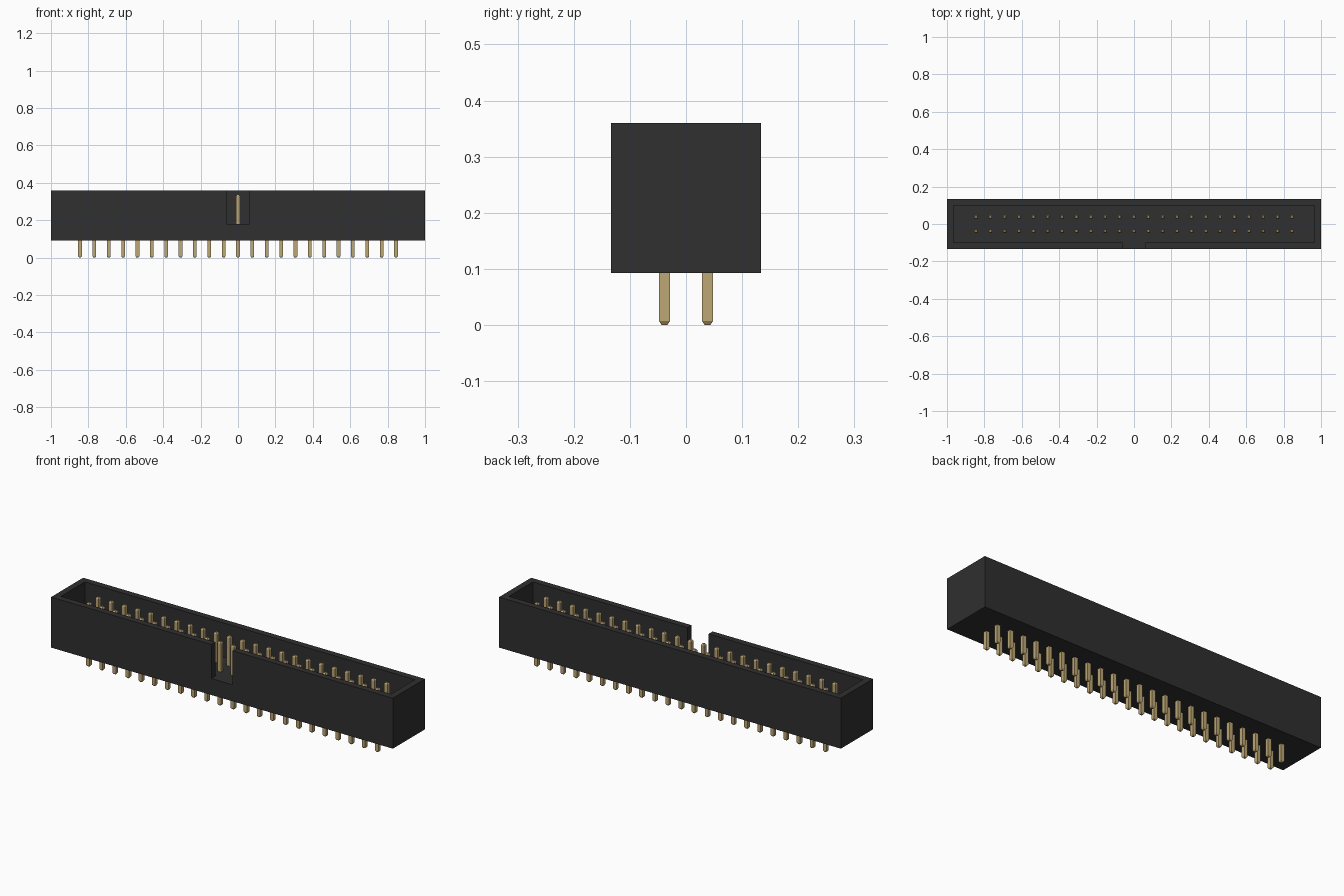
import bpy
import bmesh
from mathutils import Vector

old = bpy.data.objects.get("Cube")
if old:
    bpy.data.objects.remove(old, do_unlink=True)

# Main dimensions
COLS, PITCH = 23, 0.0768
BODY_Z0, BODY_Z1 = 0.093, 0.36
FLOOR_Z = 0.18
PIN_R, PIN_TOP, TIP_R, TIP_H = 0.0098, 0.337, 0.005, 0.007


def material(name, rgb, roughness, metallic=0.0):
    mat = bpy.data.materials.new(name)
    mat.use_nodes = True
    mat.diffuse_color = (*rgb, 1)
    bsdf = next(n for n in mat.node_tree.nodes if n.type == 'BSDF_PRINCIPLED')
    bsdf.inputs["Base Color"].default_value = (*rgb, 1)
    bsdf.inputs["Roughness"].default_value = roughness
    bsdf.inputs["Metallic"].default_value = metallic
    return mat


def mesh_object(name, bm, mat):
    mesh = bpy.data.meshes.new(name)
    bm.to_mesh(mesh)
    bm.free()
    mesh.materials.append(mat)
    obj = bpy.data.objects.new(name, mesh)
    bpy.context.collection.objects.link(obj)
    return obj


def box(name, low, high, mat):
    low, high = Vector(low), Vector(high)
    bm = bmesh.new()
    bmesh.ops.create_cube(bm, size=1)
    bmesh.ops.scale(bm, vec=high - low, verts=bm.verts)
    bmesh.ops.translate(bm, vec=(low + high) / 2, verts=bm.verts)
    return mesh_object(name, bm, mat)


def cut(target, cutter):
    mod = target.modifiers.new(cutter.name, 'BOOLEAN')
    mod.operation = 'DIFFERENCE'
    mod.solver = 'EXACT'
    mod.object = cutter
    bpy.context.view_layer.objects.active = target
    bpy.ops.object.modifier_apply(modifier=mod.name)
    bpy.data.objects.remove(cutter, do_unlink=True)


black = material("black plastic", (0.029, 0.029, 0.029), 0.6)
gold = material("gold metal", (0.51, 0.385, 0.175), 0.4)

# Shrouded housing: open tray with a keying slot in the front wall
housing = box("housing", (-1, -0.134, BODY_Z0), (1, 0.134, BODY_Z1), black)
cut(housing, box("cavity_cutter", (-0.966, -0.1, FLOOR_Z), (0.966, 0.1, 0.5), black))
cut(housing, box("slot_cutter", (-0.062, -0.2, FLOOR_Z), (0.062, -0.05, 0.5), black))

# Square pin with tapered tips, lofted through four square sections
bm = bmesh.new()
rings = []
for z, r in ((0, TIP_R), (TIP_H, PIN_R), (PIN_TOP - TIP_H, PIN_R), (PIN_TOP, TIP_R)):
    rings.append([bm.verts.new((sx * r, sy * r, z))
                  for sx, sy in ((-1, -1), (1, -1), (1, 1), (-1, 1))])
for a, b in zip(rings, rings[1:]):
    for i in range(4):
        j = (i + 1) % 4
        bm.faces.new((a[i], a[j], b[j], b[i]))
bm.faces.new(rings[0][::-1])
bm.faces.new(rings[-1])
pins = mesh_object("contact_pins", bm, gold)
pins.location = (-PITCH * (COLS - 1) / 2, -PITCH / 2, 0)

# Repeat the pin into two rows
for name, count, step in (("columns", COLS, (PITCH, 0, 0)), ("rows", 2, (0, PITCH, 0))):
    arr = pins.modifiers.new(name, 'ARRAY')
    arr.count = count
    arr.use_relative_offset = False
    arr.use_constant_offset = True
    arr.constant_offset_displace = step
